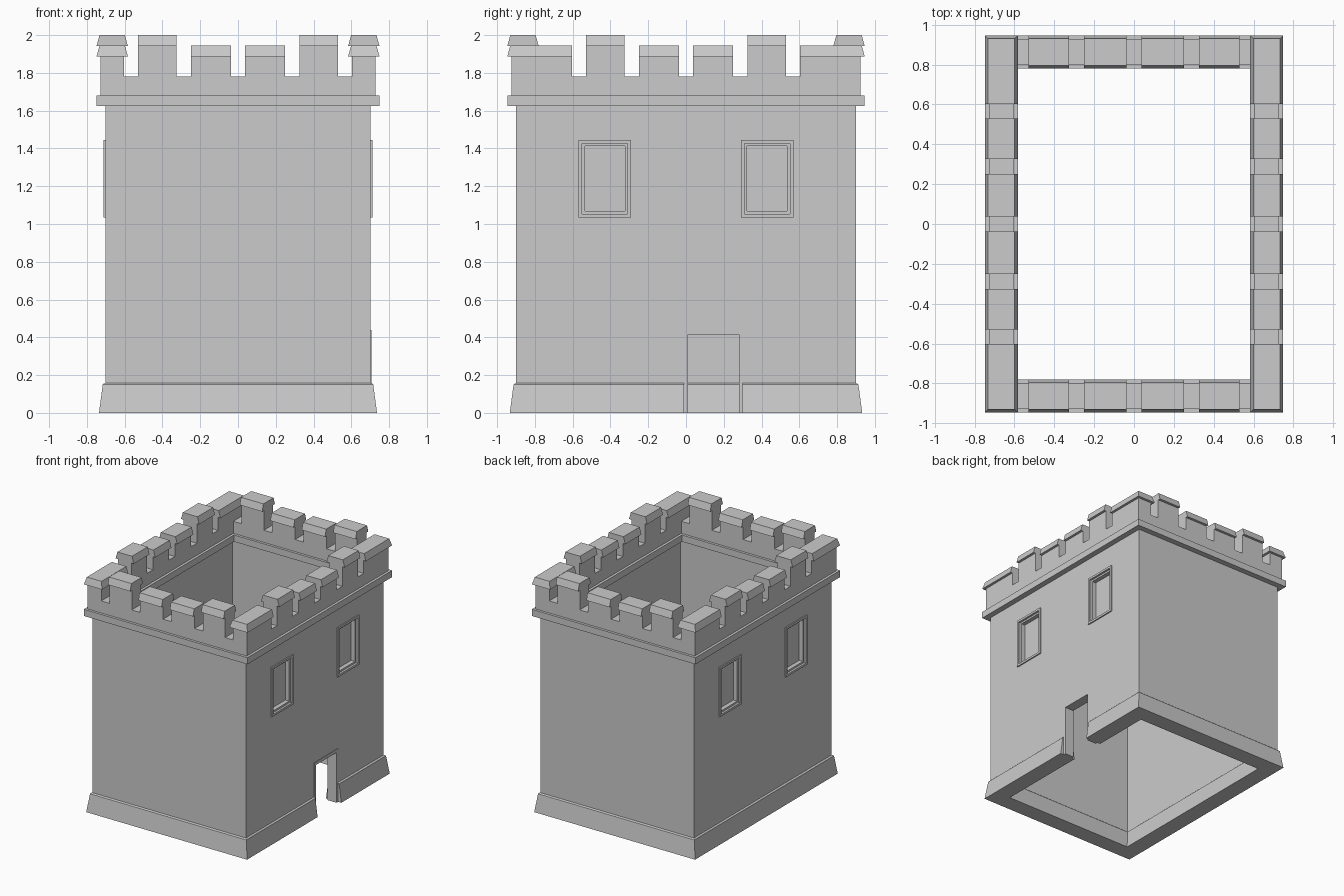
import bpy, bmesh

if "Cube" in bpy.data.objects:
    bpy.data.objects.remove(bpy.data.objects["Cube"])

CX, CY = 0.666, 0.863      # centre line of the hollow rectangular wall


def finish(name, bm):
    bmesh.ops.recalc_face_normals(bm, faces=bm.faces[:])
    me = bpy.data.meshes.new(name)
    bm.to_mesh(me)
    bm.free()
    ob = bpy.data.objects.new(name, me)
    bpy.context.collection.objects.link(ob)
    return ob


def block(bm, x, y, z, top_x=None, top_y=None):
    """Box from ranges; optional different ranges for the top face."""
    tx, ty = top_x or x, top_y or y
    lo = [bm.verts.new((a, b, z[0])) for a, b in
          ((x[0], y[0]), (x[1], y[0]), (x[1], y[1]), (x[0], y[1]))]
    hi = [bm.verts.new((a, b, z[1])) for a, b in
          ((tx[0], ty[0]), (tx[1], ty[0]), (tx[1], ty[1]), (tx[0], ty[1]))]
    bm.faces.new(lo[::-1])
    bm.faces.new(hi)
    for i in range(4):
        j = (i + 1) % 4
        bm.faces.new((lo[i], lo[j], hi[j], hi[i]))


def rng(a, b, s=1):
    return (min(a * s, b * s), max(a * s, b * s))


def band(c, h, s=1):
    return rng(c - h, c + h, s)


# Walls: plinth, shaft, string course and parapet in one swept profile
half = [(0.070, 0), (0.050, 0.15), (0.045, 0.155), (0.036, 0.157), (0.036, 1.625),
        (0.083, 1.625), (0.083, 1.68), (0.062, 1.68), (0.062, 1.78)]
profile = half + [(-o, z) for o, z in reversed(half)]
bm = bmesh.new()
rings = [[bm.verts.new((sx * (CX + o), sy * (CY + o), z))
          for sx, sy in ((-1, -1), (1, -1), (1, 1), (-1, 1))] for o, z in profile]
for k, r in enumerate(rings):
    n = rings[(k + 1) % len(rings)]
    for i in range(4):
        j = (i + 1) % 4
        bm.faces.new((r[i], r[j], n[j], n[i]))
walls = finish("walls", bm)

# Cutters: doorway on the right, two window recesses on each long side
WZ, WY = 1.24, 0.43
bm = bmesh.new()
block(bm, (0.4, 0.9), (-0.01, 0.30), (-0.2, 0.44))
for s in (-1, 1):
    for y in (-WY, WY):
        block(bm, rng(0.66, 0.9, s), band(y, 0.122), band(WZ, 0.187))
cutter = finish("opening_cutter", bm)
cutter.hide_render = True
mod = walls.modifiers.new("openings", 'BOOLEAN')
mod.operation, mod.solver, mod.object = 'DIFFERENCE', 'EXACT', cutter
dg = bpy.context.evaluated_depsgraph_get()
cut_mesh = bpy.data.meshes.new_from_object(walls.evaluated_get(dg))
walls.modifiers.clear()
walls.data = cut_mesh
bpy.data.objects.remove(cutter)

# Merlons with sloped caps
T, W, N = 0.062, 0.083, 0.067   # body, cap bottom and cap top half widths
bodies, caps = bmesh.new(), bmesh.new()
for s in (-1, 1):
    for a, b, top in ((0.325, 0.53, 2.0), (0.038, 0.25, 1.945)):
        for m in (-1, 1):
            run = rng(a, b, m)
            zb, zc = (1.78, top - 0.058), (top - 0.058, top)
            block(bodies, band(CX, T, s), run, zb)
            block(caps, band(CX, W, s), run, zc, top_x=band(CX, N, s))
            block(bodies, run, band(CY, T, s), zb)
            block(caps, run, band(CY, W, s), zc, top_y=band(CY, N, s))
    for m in (-1, 1):   # corners
        block(bodies, band(CX, T, s), rng(0.603, CY + T, m), (1.78, 1.887))
        block(caps, band(CX, W, s), rng(0.603, CY + W, m), (1.887, 1.945),
              band(CX, N, s), rng(0.603, CY + N, m))
finish("merlons", bodies)
finish("merlon_caps", caps)


def frame(bm, x, y, z, hy, hz, w):
    """Four bars of width w inside the rectangle hy by hz."""
    for m in (-1, 1):
        block(bm, x, rng(y + m * hy, y + m * (hy - w)), band(z, hz))
        block(bm, x, band(y, hy - w), rng(z + m * hz, z + m * (hz - w)))


# Stepped window frames
bm = bmesh.new()
for s in (-1, 1):
    for y in (-WY, WY):
        frame(bm, rng(0.69, 0.712, s), y, WZ, 0.139, 0.205, 0.018)
        frame(bm, rng(0.66, 0.695, s), y, WZ, 0.122, 0.188, 0.016)
finish("window_frames", bm)

# Door frame
bm = bmesh.new()
for y in ((-0.01, 0.01), (0.28, 0.30)):
    block(bm, (0.625, 0.706), y, (0, 0.44))
block(bm, (0.625, 0.706), (0.01, 0.28), (0.415, 0.44))
finish("door_frame", bm)
